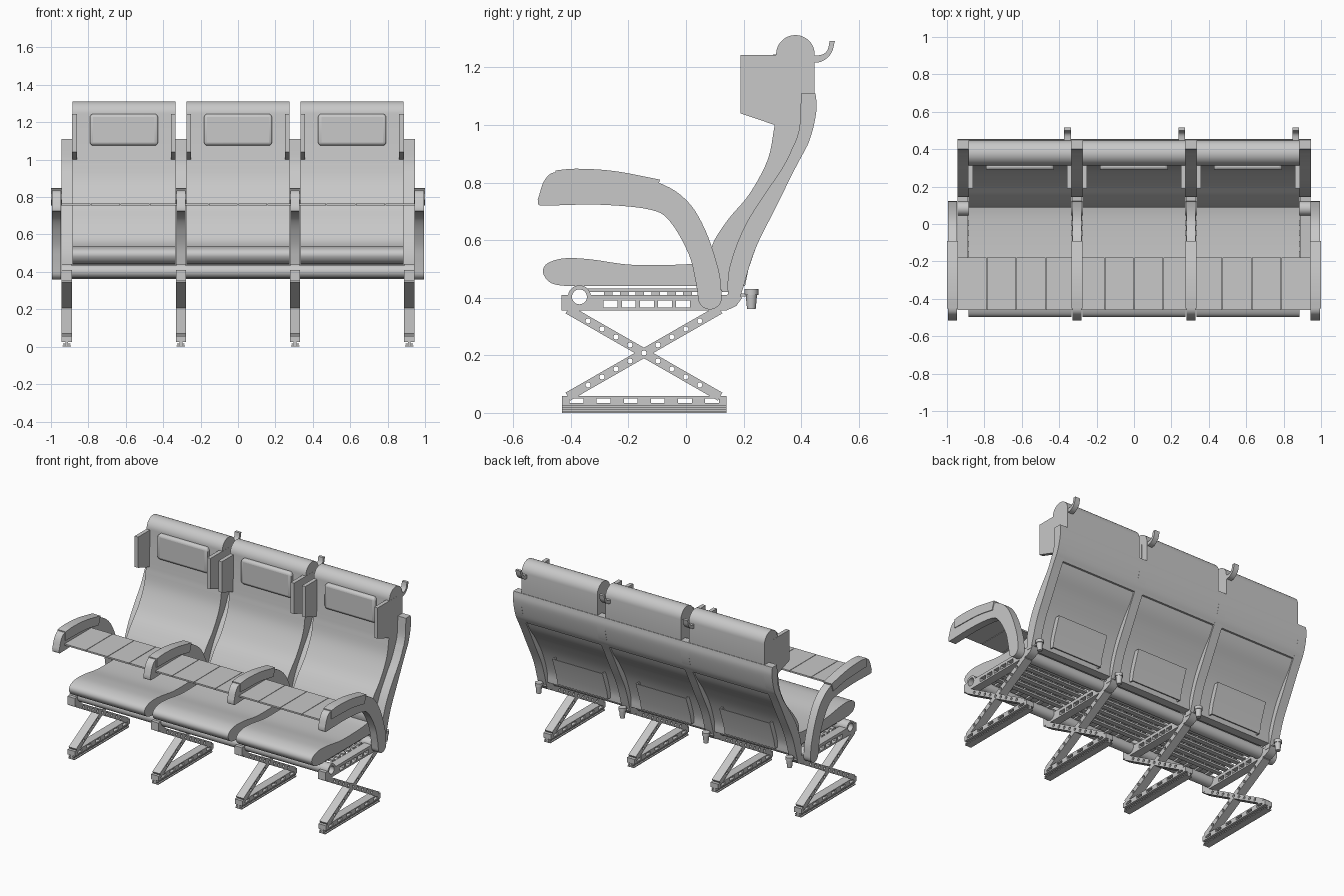
import bpy, bmesh, math
from mathutils import Matrix, Vector

if "Cube" in bpy.data.objects:
    bpy.data.objects.remove(bpy.data.objects["Cube"])

grey = bpy.data.materials.new("light_grey")
grey.use_nodes = True
grey.diffuse_color = (0.58, 0.58, 0.58, 1)
grey.node_tree.nodes["Principled BSDF"].inputs["Base Color"].default_value = (0.58, 0.58, 0.58, 1)

SEATS = (-0.61, 0, 0.61)
LEGS = (-0.915, -0.305, 0.305, 0.915)
ARMS = (-0.97, -0.305, 0.305, 0.97)


def finish(name, mesh):
    mesh.materials.clear()
    mesh.materials.append(grey)
    mesh.polygons.foreach_set("use_smooth", [True] * len(mesh.polygons))
    mesh.set_sharp_from_angle(angle=math.radians(32))
    obj = bpy.data.objects.new(name, mesh)
    bpy.context.collection.objects.link(obj)
    return obj


def smooth(pts, steps=5):
    """Open Catmull-Rom path through the points."""
    p = [Vector(q) for q in pts]
    p = [2 * p[0] - p[1]] + p + [2 * p[-1] - p[-2]]
    out = []
    for a, b, c, d in zip(p, p[1:], p[2:], p[3:]):
        for i in range(steps):
            t = i / steps
            out.append(0.5 * (2 * b + (c - a) * t + (2 * a - 5 * b + 4 * c - d) * t * t
                              + (3 * b - a - 3 * c + d) * t ** 3))
    return [tuple(v) for v in out] + [tuple(p[-2])]


def arc(y, z, r, start=0, end=360, n=24):
    count = n if end - start == 360 else n + 1
    angles = [math.radians(start + (end - start) * i / n) for i in range(count)]
    return [(y + r * math.cos(a), z + r * math.sin(a)) for a in angles]


def rect(y0, y1, z0, z1):
    return [(y0, z0), (y1, z0), (y1, z1), (y0, z1)]


def plate(name, outline, x, width, holes=()):
    """Extrude a side profile (y, z), with holes, across x."""
    curve = bpy.data.curves.new(name, "CURVE")
    curve.dimensions, curve.fill_mode, curve.extrude = "2D", "BOTH", width / 2
    for loop in (outline, *holes):
        s = curve.splines.new("POLY")
        s.points.add(len(loop) - 1)
        for point, (y, z) in zip(s.points, loop):
            point.co = (y, z, 0, 1)
        s.use_cyclic_u = True
    temp = bpy.data.objects.new(name, curve)
    bpy.context.collection.objects.link(temp)
    mesh = bpy.data.meshes.new_from_object(temp)
    bpy.data.objects.remove(temp)
    bpy.data.curves.remove(curve)
    bm = bmesh.new()
    bm.from_mesh(mesh)
    bmesh.ops.remove_doubles(bm, verts=bm.verts, dist=1e-5)
    to_world = Matrix(((0, 0, 1, x), (1, 0, 0, 0), (0, 1, 0, 0), (0, 0, 0, 1)))
    bm.transform(to_world)
    bmesh.ops.recalc_face_normals(bm, faces=bm.faces)
    bm.to_mesh(mesh)
    bm.free()
    return finish(name, mesh)


def bevel(obj, width, segments=3):
    m = obj.modifiers.new("rounded", "BEVEL")
    m.width, m.segments, m.limit_method = width, segments, "ANGLE"
    m.angle_limit = math.radians(50)


def cone(name, x, y, z0, z1, r0, r1):
    bm = bmesh.new()
    bmesh.ops.create_cone(bm, cap_ends=True, segments=20, radius1=r0, radius2=r1, depth=z1 - z0,
                          matrix=Matrix.Translation((x, y, (z0 + z1) / 2)))
    mesh = bpy.data.meshes.new(name)
    bm.to_mesh(mesh)
    bm.free()
    finish(name, mesh)


# Profiles of the seat
back_front = smooth([(0.125, 0.42), (0.1, 0.5), (0.09, 0.578), (0.145, 0.67), (0.22, 0.76),
                     (0.284, 0.88), (0.308, 1.0)])
back_rear = smooth([(0.447, 1.1), (0.43, 1.0), (0.375, 0.86), (0.305, 0.76), (0.235, 0.64),
                    (0.185, 0.5), (0.18, 0.42)])
back = back_front + list(reversed(arc(0.38, 1.245, 0.067, 0, 180))) + back_rear
cushion = smooth([(0.11, 0.53), (0.03, 0.518), (-0.1, 0.513), (-0.21, 0.516), (-0.33, 0.533),
                  (-0.42, 0.537), (-0.48, 0.52), (-0.497, 0.49), (-0.475, 0.455), (-0.43, 0.442),
                  (-0.36, 0.441)]) + [(0.11, 0.441)]
wing = [(0.19, 1.243), (0.19, 1.04), (0.308, 1.0), (0.4, 1.0), (0.4, 1.243)]
hook = smooth([(0.44, 1.215), (0.475, 1.222), (0.505, 1.25), (0.517, 1.292)]) \
    + smooth([(0.499, 1.292), (0.492, 1.262), (0.475, 1.245), (0.44, 1.24)])
pocket = [(0.255, 0.63), (0.262, 0.63), (0.217, 0.5), (0.205, 0.44), (0.198, 0.44), (0.21, 0.5)]
pocket_side = [(0.22, 0.63), (0.262, 0.63), (0.217, 0.5), (0.205, 0.44), (0.17, 0.44), (0.18, 0.5)]

for x in SEATS:
    plate("backrest", back, x, 0.552)
    plate("seat_cushion", cushion, x, 0.552)
    pad = plate("headrest_pad", rect(0.288, 0.33, 1.075, 1.245), x, 0.365)
    bevel(pad, 0.018)
    for side in (-1, 1):
        plate("headrest_wing", wing, x + side * 0.264, 0.025)
        plate("pocket_side", pocket_side, x + side * 0.18, 0.008)
    plate("coat_hook", hook, x + 0.255, 0.036)
    plate("pocket_front", pocket, x, 0.36)
    # Woven straps under the cushion
    for i in range(6):
        y = -0.27 + i * 0.055
        plate("cross_strap", rect(y - 0.015, y + 0.015, 0.409, 0.421), x, 0.56)
    for i in range(7):
        plate("long_strap", rect(-0.35, 0.06, 0.42, 0.432), x - 0.24 + i * 0.08, 0.028)
    # Folding table in narrow leaves
    for i in range(4):
        leaf = 0.63 / 4
        plate("table_leaf", rect(-0.46, -0.18, 0.755, 0.765),
              x * 0.63 / 0.61 + (i - 1.5) * leaf, leaf - 0.003)

# Rear frame: ribs joined by a band across the top
rib = smooth([(0.145, 0.39), (0.15, 0.5), (0.2, 0.64), (0.273, 0.76), (0.34, 0.86),
              (0.392, 0.98), (0.4, 1.11)]) \
    + smooth([(0.45, 1.11), (0.453, 1.05), (0.43, 0.95), (0.377, 0.845), (0.308, 0.706),
              (0.24, 0.567), (0.197, 0.43), (0.185, 0.39)])
band = smooth([(0.36, 0.9), (0.392, 0.98), (0.4, 1.11)]) \
    + smooth([(0.45, 1.11), (0.453, 1.05), (0.43, 0.95), (0.406, 0.9)])
plate("frame_band", band, 0, 1.89)

# Cross tubes
plate("front_tube", arc(-0.37, 0.403, 0.035), 0, 1.88, [arc(-0.37, 0.403, 0.026)])
plate("rear_tube", arc(0.083, 0.4, 0.038), 0, 1.89, [arc(0.083, 0.4, 0.028)])

# Leg frames
top_bar = [(-0.433, 0.355), (0.14, 0.355), (0.175, 0.372), (0.195, 0.4), (0.18, 0.415), (0.14, 0.41),
           (-0.33, 0.41)] + arc(-0.37, 0.403, 0.04, 10, 170, 14) + [(-0.433, 0.41)]
top_holes = [rect(y - 0.024, y + 0.024, 0.366, 0.391) for y in [-0.262 + 0.063 * i for i in range(5)]]
top_holes.append(arc(-0.37, 0.403, 0.026))
foot_holes = [rect(y - 0.024, y + 0.024, 0.034, 0.05) for y in [-0.38 + 0.094 * i for i in range(6)]]
centre, step = Vector((-0.146, 0.208)), Vector((0.0485, 0.0278))

for x in LEGS:
    plate("frame_rib", rib, x, 0.06)
    plate("leg_top_bar", top_bar, x, 0.055, top_holes)
    plate("leg_foot_bar", rect(-0.43, 0.14, 0.025, 0.058), x, 0.055, foot_holes)
    for flip in (-1, 1):
        d = Vector((step.x, step.y * flip))
        n = Vector((-d.y, d.x)).normalized() * 0.016
        a, b = centre - d * 5.45, centre + d * 5.45
        holes = [arc(*(centre + d * i), 0.009, n=14) for i in range(-4, 5)]
        plate("leg_brace", [a - n, b - n, b + n, a + n], x, 0.055, holes)
    for z0, z1, w in ((0, 0.006, 0.045), (0.006, 0.026, 0.014), (0.012, 0.018, 0.04)):
        plate("floor_rail", rect(-0.43, 0.14, z0, z1), x, w)
    # Small cup fitting behind each rib
    plate("cup_bracket", rect(0.17, 0.225, 0.405, 0.415), x, 0.02)
    cone("cup_body", x, 0.227, 0.36, 0.412, 0.015, 0.02)
    cone("cup_rim", x, 0.227, 0.41, 0.43, 0.024, 0.024)

# Armrests
arm = smooth([(-0.515, 0.74), (-0.49, 0.81), (-0.443, 0.838), (-0.3, 0.836), (-0.107, 0.803),
              (0, 0.74), (0.066, 0.637), (0.113, 0.497), (0.124, 0.41)]) \
    + list(reversed(arc(0.083, 0.4, 0.041, 180, 360, 12))) \
    + smooth([(0.035, 0.45), (0.01, 0.55), (-0.055, 0.664), (-0.125, 0.706), (-0.3, 0.723),
              (-0.49, 0.72), (-0.513, 0.725)])
arm_pad = smooth([(-0.453, 0.842), (-0.38, 0.848), (-0.25, 0.84), (-0.09, 0.81)]) \
    + smooth([(-0.108, 0.755), (-0.25, 0.778), (-0.453, 0.785)])
for x in ARMS:
    plate("armrest", arm, x, 0.05)
    bevel(plate("armrest_pad", arm_pad, x, 0.06), 0.006, 2)
